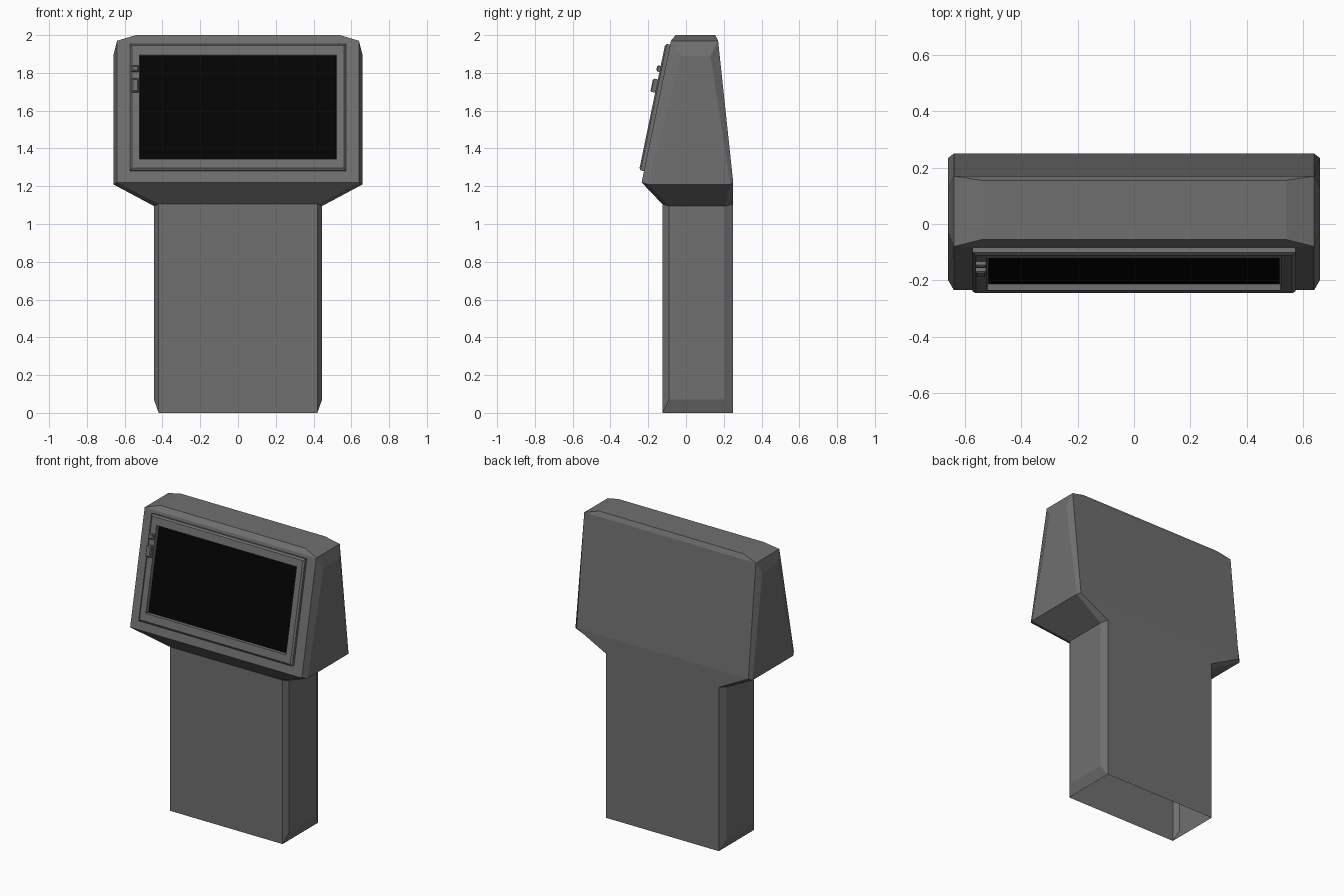
import bpy, bmesh
from mathutils import Vector

old = bpy.data.objects.get("Cube")
if old:
    bpy.data.objects.remove(old, do_unlink=True)


def material(name, value):
    m = bpy.data.materials.new(name)
    m.use_nodes = True
    color = (value, value, value, 1)
    m.diffuse_color = color
    m.node_tree.nodes["Principled BSDF"].inputs["Base Color"].default_value = color
    return m


grey = material("casing grey", 0.16)
black = material("screen black", 0.001)


def loft(name, rings, mat, cap_start=False, cap_end=False):
    """Skin a stack of equal-length closed rings; coincident points are welded."""
    bm = bmesh.new()
    rows = [[bm.verts.new(p) for p in ring] for ring in rings]
    n = len(rows[0])
    for a, b in zip(rows, rows[1:]):
        for i in range(n):
            j = (i + 1) % n
            bm.faces.new((a[i], a[j], b[j], b[i]))
    if cap_start:
        bm.faces.new(rows[0][::-1])
    if cap_end:
        bm.faces.new(rows[-1])
    bmesh.ops.remove_doubles(bm, verts=bm.verts, dist=0.0001)
    bmesh.ops.recalc_face_normals(bm, faces=bm.faces)
    mesh = bpy.data.meshes.new(name)
    bm.to_mesh(mesh)
    bm.free()
    mesh.materials.append(mat)
    ob = bpy.data.objects.new(name, mesh)
    bpy.context.collection.objects.link(ob)
    return ob


def body_ring(panel, side=None):
    """Front/back panel corners plus the raised side panel corners.
    Each is (half width, front y, back y, z)."""
    w, f, b, z = panel
    s, sf, sb, sz = side or panel
    return [(-w, f, z), (w, f, z), (s, sf, sz), (s, sb, sz),
            (w, b, z), (-w, b, z), (-s, sb, sz), (-s, sf, sz)]


# Casing: pedestal, flared neck and tapered head in one skin, open underneath
loft("casing", [
    body_ring((0.42, -0.125, 0.25, 0)),
    body_ring((0.42, -0.125, 0.25, 0.07), (0.445, -0.09, 0.205, 0.07)),
    body_ring((0.42, -0.125, 0.25, 1.105), (0.445, -0.09, 0.205, 1.095)),
    body_ring((0.64, -0.235, 0.25, 1.22), (0.66, -0.20, 0.235, 1.21)),
    body_ring((0.64, -0.08, 0.17, 1.97), (0.66, -0.03, 0.13, 1.89)),
    body_ring((0.64, -0.08, 0.17, 1.97)),
    body_ring((0.54, -0.055, 0.155, 2.0)),
], grey, cap_end=True)

# Sloped front plane of the head
low, high = Vector((0, -0.235, 1.22)), Vector((0, -0.08, 1.97))
slope = high - low
normal = Vector((0, -slope.z, slope.y)).normalized()


def on_front(x, z, depth):
    p = low + slope * ((z - low.z) / slope.z) + normal * depth
    return (x, p.y, p.z)


def front_ring(x0, x1, z0, z1, depth):
    return [on_front(x, z, depth) for x, z in ((x0, z0), (x1, z0), (x1, z1), (x0, z1))]


# Screen surround with a chamfered outer rim and sloped inner walls
loft("screen_bezel", [
    front_ring(-0.573, 0.573, 1.28, 1.95, 0),
    front_ring(-0.573, 0.573, 1.28, 1.95, 0.018),
    front_ring(-0.562, 0.562, 1.291, 1.939, 0.026),
    front_ring(-0.522, 0.522, 1.34, 1.89, 0.026),
    front_ring(-0.517, 0.517, 1.345, 1.885, 0),
], grey)

# Display panel
loft("screen", [
    front_ring(-0.519, 0.519, 1.343, 1.887, 0.001),
    front_ring(-0.519, 0.519, 1.343, 1.887, 0.004),
], black, cap_end=True)


def button(name, z0, z1, height):
    x0, x1, c = -0.563, -0.526, 0.006
    loft(name, [
        front_ring(x0, x1, z0, z1, 0.024),
        front_ring(x0, x1, z0, z1, height - c),
        front_ring(x0 + c, x1 - c, z0 + c, z1 - c, height),
    ], grey, cap_end=True)


# Small controls on the surround
button("upper_button", 1.80, 1.832, 0.044)
button("lower_button", 1.69, 1.76, 0.052)
